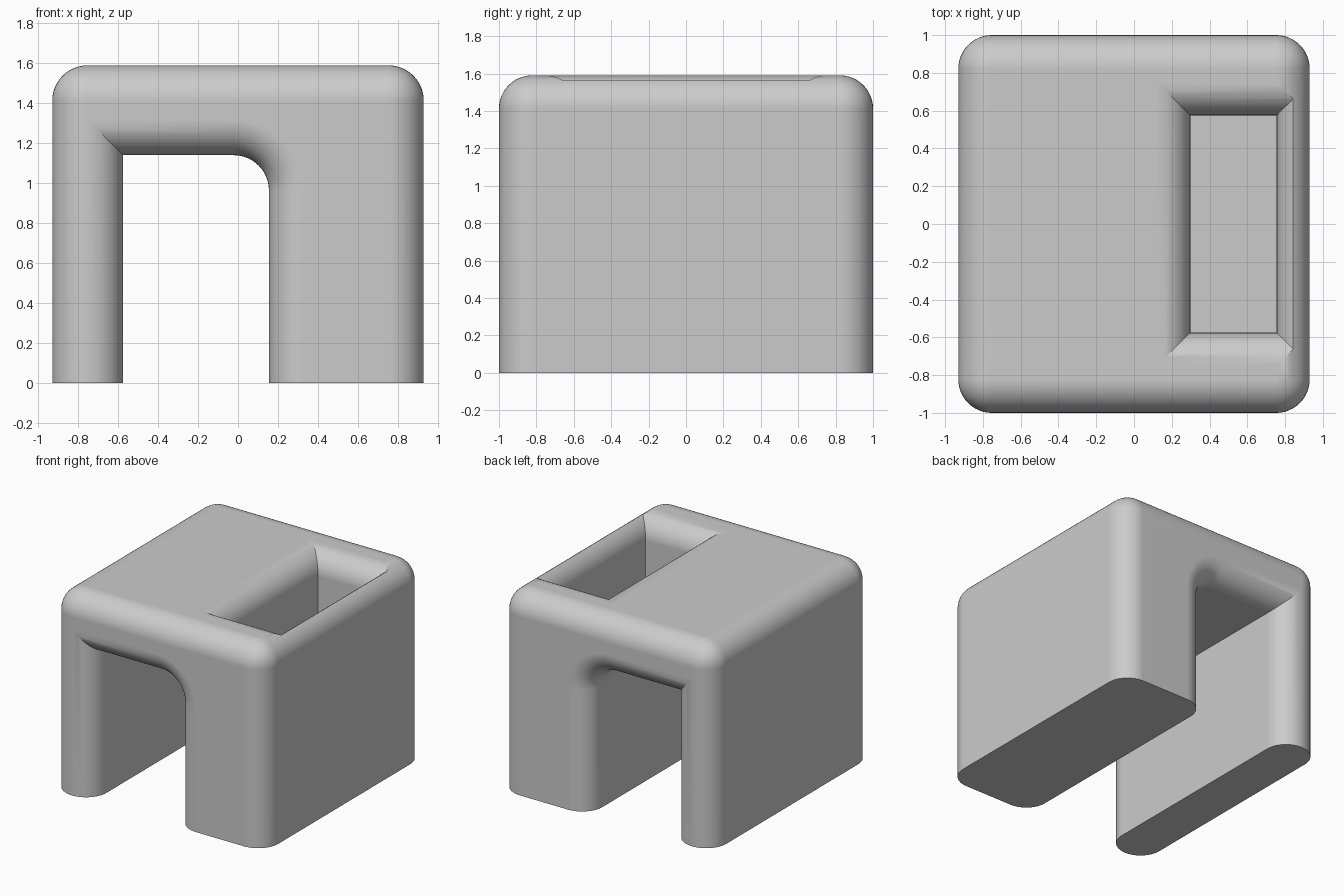
import bpy, bmesh, math

if "Cube" in bpy.data.objects:
    bpy.data.objects.remove(bpy.data.objects["Cube"])

R = 0.177          # radius of every rounding
SEG = 12           # segments per quarter round
W, D, H = 1.86, 2.0, 1.59
FLOOR = 0.18       # pocket floor height


def add_object(name, bm):
    bmesh.ops.recalc_face_normals(bm, faces=bm.faces[:])
    mesh = bpy.data.meshes.new(name)
    bm.to_mesh(mesh)
    bm.free()
    obj = bpy.data.objects.new(name, mesh)
    bpy.context.collection.objects.link(obj)
    return obj


def loft(name, rings):
    """Skin equal-length rings of points and cap both ends."""
    bm = bmesh.new()
    vs = [[bm.verts.new(p) for p in ring] for ring in rings]
    n = len(vs[0])
    for a, b in zip(vs, vs[1:]):
        for i in range(n):
            bm.faces.new((a[i], a[(i + 1) % n], b[(i + 1) % n], b[i]))
    bm.faces.new(vs[0])
    bm.faces.new(vs[-1])
    return add_object(name, bm)


def flare():
    """(depth below face, outward offset) from the straight wall to the face."""
    angles = [math.pi / 2 * k / SEG for k in range(SEG + 1)]
    return [(R * (1 - math.sin(a)), R * (1 - math.cos(a))) for a in angles]


# Body: block with rounded upright and top edges, sharp base
bm = bmesh.new()
bmesh.ops.create_cube(bm, size=1)
for v in bm.verts:
    v.co = (v.co.x * W, v.co.y * D, (v.co.z + 0.5) * H)
edges = [e for e in bm.edges if max(v.co.z for v in e.verts) > 0.1]
bmesh.ops.bevel(bm, geom=edges, offset=R, offset_type='OFFSET',
                segments=SEG, profile=0.5, affect='EDGES')
body = add_object("holder_body", bm)


# Tunnel cutter: one square and one rounded upper corner, flared at both mouths
def tunnel_ring(y, d):
    pts = [(-0.575 - d, -0.3), (-0.575 - d, 1.14 + d)]
    for k in range(SEG + 1):
        a = math.pi / 2 * (1 - k / SEG)
        pts.append((0.155 - R + (R + d) * math.cos(a),
                    1.14 - R + (R + d) * math.sin(a)))
    pts.append((0.155 + d, -0.3))
    return [(x, y, z) for x, z in pts]


half = [(D / 2 - t, d) for t, d in flare()] + [(D / 2 + 0.1, R)]
rings = [tunnel_ring(-y, d) for y, d in reversed(half)]
rings += [tunnel_ring(y, d) for y, d in half]
tunnel = loft("tunnel_cutter", rings)


# Pocket cutter: square corners, flared rim at the top
def pocket_ring(z, d):
    x0, x1, y = 0.298 - d, 0.755 + d, 0.575 + d
    return [(x0, -y, z), (x1, -y, z), (x1, y, z), (x0, y, z)]


rings = [pocket_ring(FLOOR, 0)]
rings += [pocket_ring(H - t, d) for t, d in flare()]
rings.append(pocket_ring(H + 0.1, R))
pocket = loft("pocket_cutter", rings)

# Cut both openings and discard the cutters
bpy.context.view_layer.objects.active = body
body.select_set(True)
for cutter in (tunnel, pocket):
    mod = body.modifiers.new(cutter.name, 'BOOLEAN')
    mod.operation = 'DIFFERENCE'
    mod.solver = 'EXACT'
    mod.object = cutter
    bpy.ops.object.modifier_apply(modifier=mod.name)
    bpy.data.objects.remove(cutter)

# Smooth roundings with crisp corners
bpy.ops.object.shade_smooth_by_angle(angle=math.radians(25))
weighted = body.modifiers.new("weighted_normals", 'WEIGHTED_NORMAL')
weighted.keep_sharp = True
